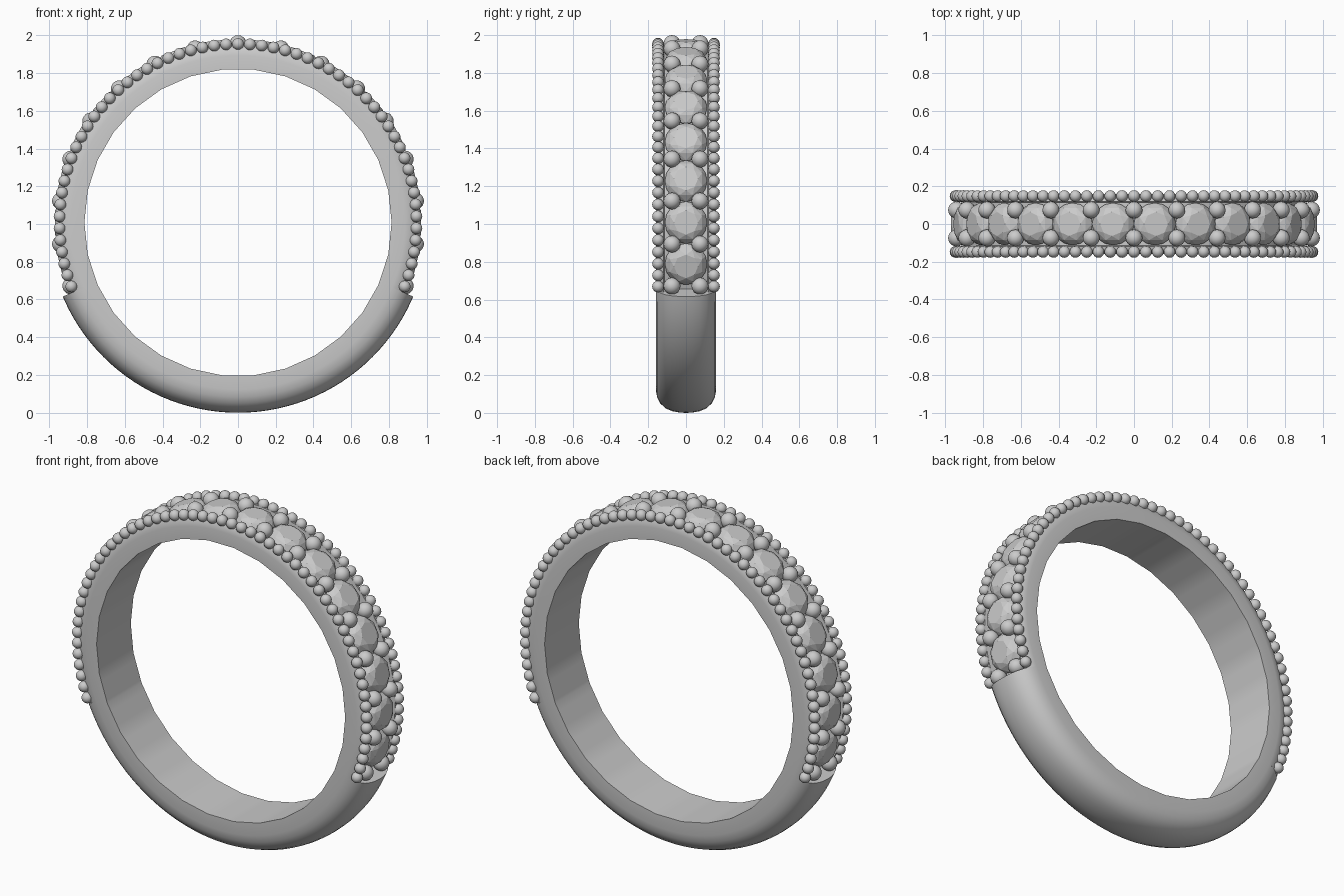
import bpy, bmesh, math
from mathutils import Matrix, Vector

if "Cube" in bpy.data.objects:
    bpy.data.objects.remove(bpy.data.objects["Cube"])

CZ = 1.008                 # ring centre height
STEP = 13.85               # degrees between prong pairs
END = 112.9                # where the stone-set arc meets the plain shank
R_IN = 0.814               # finger hole, a 30-sided opening


def frame(deg, y=0.0, r=0.0):
    """Placement on the ring, angle measured from the top, local z outward."""
    return (Matrix.Translation((0, 0, CZ)) @ Matrix.Rotation(math.radians(deg), 4, 'Y')
            @ Matrix.Translation((0, y, r)))


def hole_radius(deg):
    local = (deg % 12 + 6) % 12 - 6
    return R_IN * math.cos(math.radians(6)) / math.cos(math.radians(local))


def finish(bm, name, smooth=True, angle=35):
    bmesh.ops.recalc_face_normals(bm, faces=bm.faces[:])
    me = bpy.data.meshes.new(name)
    bm.to_mesh(me)
    bm.free()
    ob = bpy.data.objects.new(name, me)
    bpy.context.collection.objects.link(ob)
    bpy.ops.object.select_all(action='DESELECT')
    ob.select_set(True)
    bpy.context.view_layer.objects.active = ob
    if smooth:
        bpy.ops.object.shade_smooth_by_angle(angle=math.radians(angle))
    return ob


def band(name, start, stop, half):
    """Sweep a mirrored (radius, y) profile along an arc; None = hole radius."""
    prof = half + [(r, -y) for r, y in reversed(half) if y > 0]
    angs = [start] + [a for a in range(-360, 361, 3) if start + 0.5 < a < stop - 0.5] + [stop]
    bm = bmesh.new()
    rings = [[bm.verts.new(frame(a, y, hole_radius(a) if r is None else r).to_translation())
              for r, y in prof] for a in angs]
    n = len(prof)
    for p, q in zip(rings, rings[1:]):
        for i in range(n):
            j = (i + 1) % n
            bm.faces.new((p[i], p[j], q[j], q[i]))
    bm.faces.new(rings[0])
    bm.faces.new(rings[-1])
    return finish(bm, name)


def beads(name, places, radius):
    bm = bmesh.new()
    for m in places:
        bmesh.ops.create_uvsphere(bm, u_segments=16, v_segments=10, radius=radius, matrix=m)
    return finish(bm, name, angle=60)


# plain domed shank at the bottom
band("shank", END, 360 - END,
     [(None, .16), (.885, .16), (.925, .153), (.958, .136), (.984, .108),
      (.999, .072), (1.006, .036), (1.008, 0)])

# channelled upper band under the stones
band("setting_band", -END, END,
     [(None, .16), (.885, .16), (.92, .154), (.94, .14), (.945, .118), (.905, .114)])

# beaded edging along both rims
N = 29
beads("edge_beads", [frame(k * 111 / N, s * .148, .946)
                     for s in (-1, 1) for k in range(-N, N + 1)], .031)

# larger prong beads between the stones
beads("prong_beads", [frame(k * STEP, s * .074, .947)
                      for s in (-1, 1) for k in range(-8, 9)], .045)


def circle(count, r, z, turn=0.0):
    return [Vector((r * math.cos(t), r * math.sin(t), z))
            for t in (2 * math.pi * (i + turn) / count for i in range(count))]


# faceted round stones
gem = (circle(8, .064, .048) + circle(8, .093, .032, .5) + circle(16, .112, 0)
       + circle(16, .112, -.008) + [Vector((0, 0, -.085))])
bm = bmesh.new()
for k in range(-8, 8):
    m = frame((k + .5) * STEP, 0, .922)
    verts = [bm.verts.new(m @ p) for p in gem]
    bmesh.ops.convex_hull(bm, input=verts)
bmesh.ops.dissolve_limit(bm, angle_limit=math.radians(1), verts=bm.verts[:], edges=bm.edges[:])
finish(bm, "stones", smooth=False)
